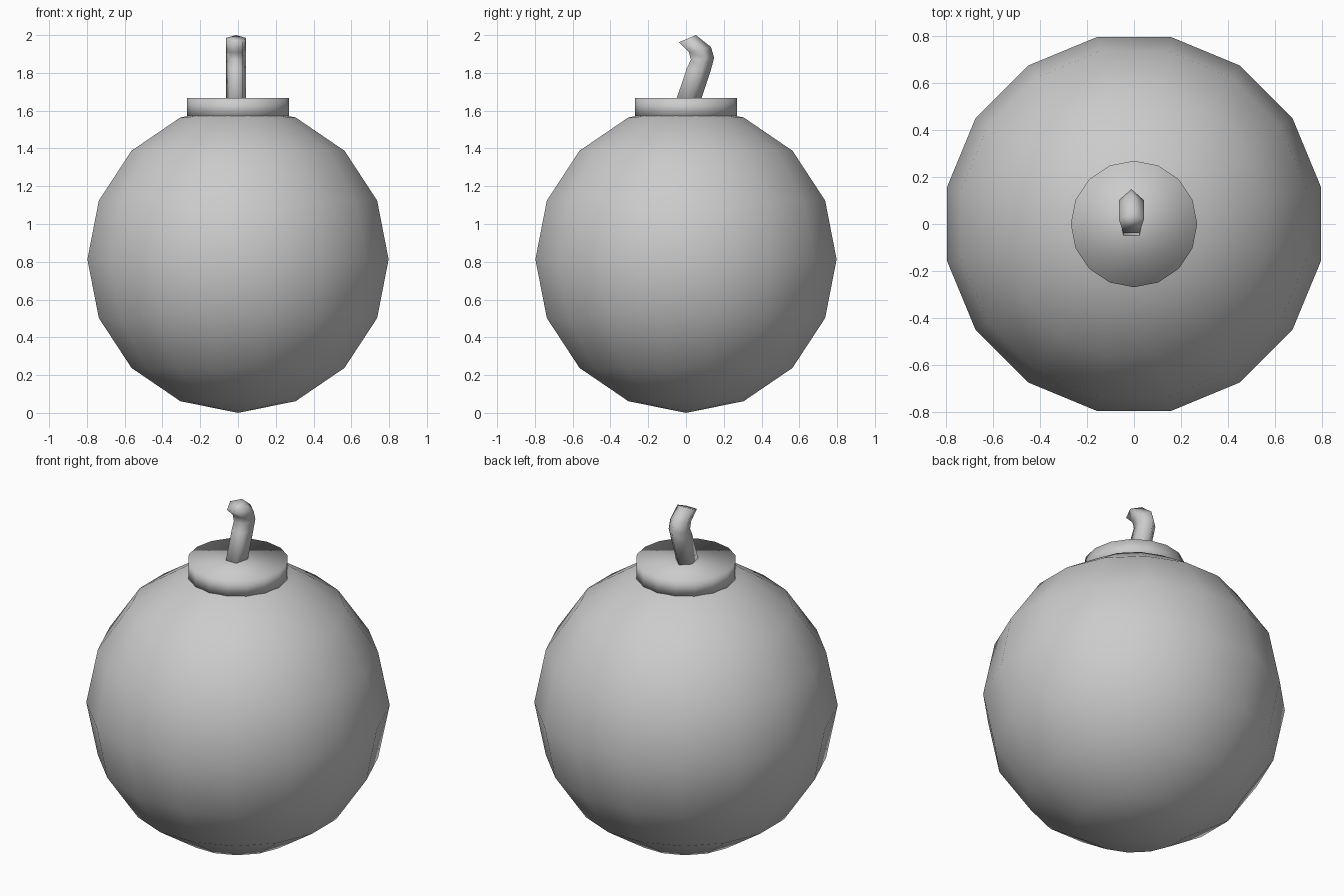
import bpy, bmesh, math

if "Cube" in bpy.data.objects:
    bpy.data.objects.remove(bpy.data.objects["Cube"])


def smooth(obj, name):
    obj.name = name
    obj.data.name = name
    for p in obj.data.polygons:
        p.use_smooth = True


# Round body: 16 x 8 sphere with flats facing the axes
R = 0.813
bpy.ops.mesh.primitive_uv_sphere_add(segments=16, ring_count=8, radius=R,
                                     location=(0, 0, R),
                                     rotation=(0, 0, math.pi / 16))
smooth(bpy.context.object, "round_body")

# Collar disc on top
bpy.ops.mesh.primitive_cylinder_add(vertices=16, radius=0.27, depth=0.105,
                                    location=(0, 0, 1.6145))
smooth(bpy.context.object, "collar")

# Bent fuse: pentagon rings, each given by inner and outer (y, z) points
rings = [((-0.065, 1.62), (0.06, 1.60)),
         ((0.005, 1.825), (0.13, 1.81)),
         ((0.026, 1.87), (0.149, 1.88)),
         ((0.015, 1.91), (0.132, 1.937)),
         ((-0.038, 1.962), (0.053, 2.0))]
# Pentagon as (x offset, fraction from inner flat to outer corner)
section = [(0, 1), (0.053, 0.618), (0.034, 0), (-0.034, 0), (-0.053, 0.618)]

bm = bmesh.new()
loops = []
for (iy, iz), (oy, oz) in rings:
    loops.append([bm.verts.new((x - 0.011, iy + (oy - iy) * t, iz + (oz - iz) * t))
                  for x, t in section])
for a, b in zip(loops, loops[1:]):
    for i in range(5):
        j = (i + 1) % 5
        bm.faces.new((a[i], a[j], b[j], b[i]))
bm.faces.new(loops[0])
bm.faces.new(loops[-1])
bmesh.ops.recalc_face_normals(bm, faces=bm.faces)
mesh = bpy.data.meshes.new("fuse")
bm.to_mesh(mesh)
bm.free()
fuse = bpy.data.objects.new("fuse", mesh)
bpy.context.collection.objects.link(fuse)
smooth(fuse, "fuse")
